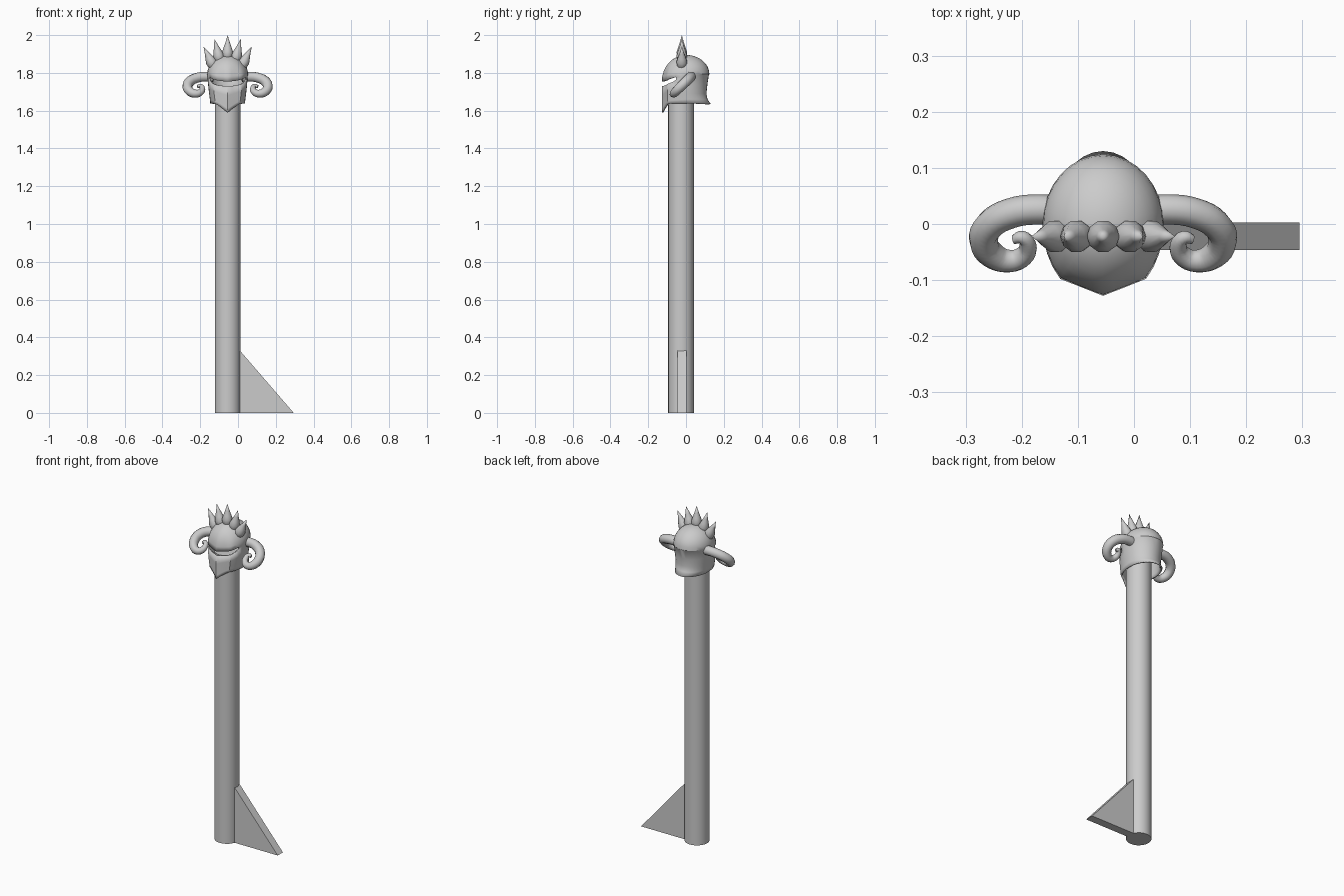
import bpy, bmesh
from math import sin, cos, pi, radians
from mathutils import Matrix, Vector

if "Cube" in bpy.data.objects:
    bpy.data.objects.remove(bpy.data.objects["Cube"])

CX, SY = -0.055, -0.026   # common axis in x, shaft and spike axis in y


def finish(bm, name, angle=None):
    bmesh.ops.remove_doubles(bm, verts=bm.verts, dist=1e-5)
    bmesh.ops.recalc_face_normals(bm, faces=bm.faces)
    me = bpy.data.meshes.new(name)
    bm.to_mesh(me)
    bm.free()
    ob = bpy.data.objects.new(name, me)
    bpy.context.collection.objects.link(ob)
    if angle:
        bpy.ops.object.select_all(action='DESELECT')
        ob.select_set(True)
        bpy.context.view_layer.objects.active = ob
        bpy.ops.object.shade_smooth_by_angle(angle=radians(angle))
    return ob


# Shaft
bm = bmesh.new()
bmesh.ops.create_cone(bm, cap_ends=True, segments=24, radius1=0.068, radius2=0.068,
                      depth=1.72, matrix=Matrix.Translation((CX, SY, 0.86)))
finish(bm, "shaft", 40)

# Triangular fin at the foot
bm = bmesh.new()
tri = [bm.verts.new((x, -0.046, z)) for x, z in
       [(-0.02, 0), (0.295, 0), (0.01, 0.33), (-0.02, 0.33)]]
face = bm.faces.new(tri)
ext = bmesh.ops.extrude_face_region(bm, geom=[face])
bmesh.ops.translate(bm, vec=(0, 0.049, 0),
                    verts=[g for g in ext['geom'] if isinstance(g, bmesh.types.BMVert)])
finish(bm, "foot_fin")

# Helmet: rings from crown to hem, with a keeled face plate and an eye slit
N = 32
DOME = 8


def outline(t, rx, front, back, keel):
    """One point of a ring; t = 0 faces front, keel blends to flat plates."""
    s = abs(sin(t))
    y = -front * cos(t) if cos(t) > 0 else -back * cos(t)
    if cos(t) > 0:
        flat = front * (1 - 0.235 * s / 0.707) if s < 0.708 else front * 1.082 * cos(t)
        y = y * (1 - keel) - flat * keel
    return CX + rx * sin(t), y


def column(t):
    s, c = abs(sin(t)), cos(t)
    f = max(c, 0)
    brow = 1.793 - 0.038 * f
    slit = brow - 0.003 - 0.022 * min(1, f * 1.6)
    hem = 1.637 - 0.048 * max(0, 1 - s / 0.75) ** 1.3 * (c > 0)
    pts = []
    for k in range(DOME + 1):
        p = pi / 2 * (1 - k / DOME)
        q = cos(p)
        x, y = outline(t, 0.108 * q, 0.128 * q, 0.124 * q, q ** 6)
        pts.append((x, y, brow + (1.895 - brow) * sin(p)))
    # slit lower edge, then cheek, neck and flared hem
    for u, rx, back in [(0, 0.107, 0.121), (0.35, 0.103, 0.113),
                        (0.65, 0.098, 0.108), (0.85, 0.094, 0.114), (1, 0.092, 0.130)]:
        x, y = outline(t, rx, 0.128, back, 1)
        pts.append((x, y, slit + (hem - slit) * u))
    return pts


bm = bmesh.new()
grid = [[bm.verts.new(p) for p in column(2 * pi * i / N)] for i in range(N)]
for i in range(N):
    a, b = grid[i], grid[(i + 1) % N]
    for k in range(len(a) - 1):
        in_front = cos(2 * pi * (i + 0.5) / N) > cos(radians(68))
        if k == DOME and in_front:
            continue
        bm.faces.new((a[k], b[k], b[k + 1], a[k + 1]))
helmet = finish(bm, "helmet", 35)
mod = helmet.modifiers.new("thickness", 'SOLIDIFY')
mod.thickness = 0.008
mod.offset = -1

# Crown of five spikes: (tip offset from the axis, tip height, lean)
PROFILE = [(0, 0), (0.012, -0.04), (0.022, -0.068), (0.029, -0.09),
           (0.027, -0.11), (0.018, -0.13), (0, -0.14)]
for n, (dx, z, lean) in enumerate([(-0.128, 1.94, -27), (-0.070, 1.98, -14), (0, 2.0, 0),
                                   (0.070, 1.98, 14), (0.128, 1.94, 27)]):
    bm = bmesh.new()
    vs = [bm.verts.new((r, 0, h)) for r, h in PROFILE]
    es = [bm.edges.new(e) for e in zip(vs, vs[1:])]
    bmesh.ops.spin(bm, geom=vs + es, cent=(0, 0, 0), axis=(0, 0, 1),
                   angle=2 * pi, steps=10)
    bm.transform(Matrix.Translation((CX + dx, -0.022, z))
                 @ Matrix.Rotation(radians(lean), 4, 'Y'))
    finish(bm, f"crown_spike_{n + 1}", 50)

# Curled horns lying in a tilted plane: (offset from axis, y, radius)
PATH = [(0.075, 0.022, 0.027), (0.115, 0.026, 0.027), (0.165, 0.019, 0.027),
        (0.202, -0.002, 0.027), (0.213, -0.030, 0.026), (0.197, -0.056, 0.024),
        (0.167, -0.066, 0.021), (0.142, -0.057, 0.018), (0.134, -0.038, 0.015),
        (0.145, -0.024, 0.012), (0.160, -0.028, 0.008)]
for side, label in ((1, "right"), (-1, "left")):
    cu = bpy.data.curves.new("horn_" + label, 'CURVE')
    cu.dimensions = '3D'
    cu.bevel_depth = 1.0
    cu.bevel_resolution = 3
    cu.resolution_u = 4
    cu.use_fill_caps = True
    sp = cu.splines.new('BEZIER')
    sp.bezier_points.add(len(PATH) - 1)
    for bp, (dx, y, r) in zip(sp.bezier_points, PATH):
        bp.co = Vector((CX + side * dx, y, 1.735 + (y + 0.02) * 0.98))
        bp.radius = r
        bp.handle_left_type = bp.handle_right_type = 'AUTO'
    ob = bpy.data.objects.new("horn_" + label, cu)
    bpy.context.collection.objects.link(ob)
    bpy.ops.object.select_all(action='DESELECT')
    ob.select_set(True)
    bpy.context.view_layer.objects.active = ob
    bpy.ops.object.convert(target='MESH')
    bpy.ops.object.shade_smooth_by_angle(angle=radians(50))
